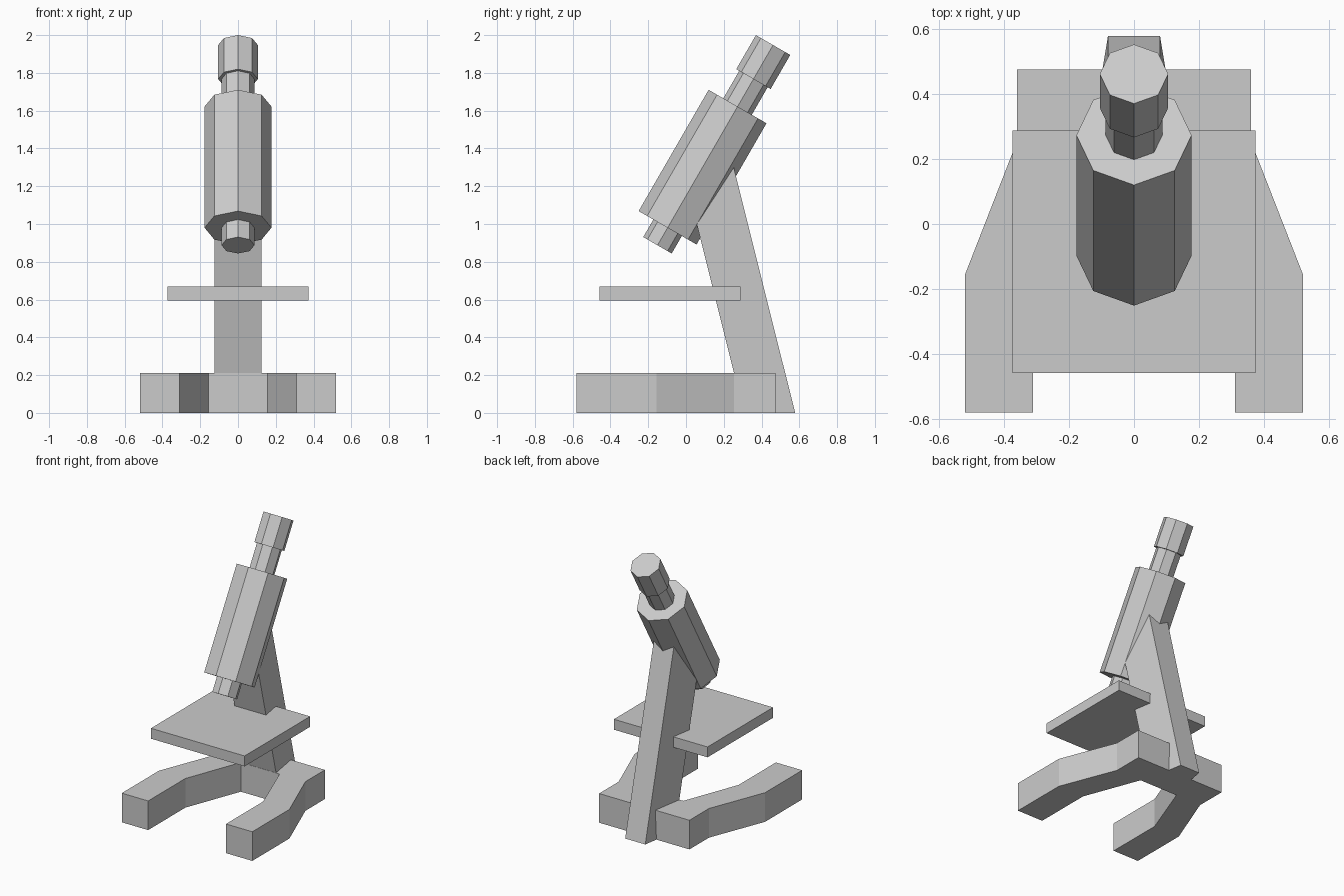
import bpy, bmesh, math
from mathutils import Vector, Matrix

if "Cube" in bpy.data.objects:
    bpy.data.objects.remove(bpy.data.objects["Cube"])

TILT = math.radians(30)
AXIS = Vector((0, math.sin(TILT), math.cos(TILT)))
BODY_BOTTOM = Vector((0, -0.0975, 0.98))


def add_object(name, bm):
    bmesh.ops.recalc_face_normals(bm, faces=bm.faces)
    mesh = bpy.data.meshes.new(name)
    bm.to_mesh(mesh)
    bm.free()
    obj = bpy.data.objects.new(name, mesh)
    bpy.context.collection.objects.link(obj)
    return obj


def loft(name, bottom, top):
    """Closed solid between two matching loops of points."""
    bm = bmesh.new()
    lo = [bm.verts.new(p) for p in bottom]
    hi = [bm.verts.new(p) for p in top]
    bm.faces.new(lo)
    bm.faces.new(hi)
    n = len(lo)
    for i in range(n):
        j = (i + 1) % n
        bm.faces.new((lo[i], lo[j], hi[j], hi[i]))
    return add_object(name, bm)


def tube(name, radius, start, end):
    """Eight-sided cylinder between two distances along the tilted axis."""
    bm = bmesh.new()
    centre = BODY_BOTTOM + AXIS * (start + end) / 2
    bmesh.ops.create_cone(bm, cap_ends=True, segments=8, radius1=radius, radius2=radius,
                          depth=end - start,
                          matrix=Matrix.Translation(centre) @ Matrix.Rotation(-TILT, 4, 'X'))
    return add_object(name, bm)


# Horseshoe base
half = [(0.155, 0.253), (0.31, -0.157), (0.31, -0.58), (0.52, -0.58),
        (0.52, -0.157), (0.36, 0.253), (0.36, 0.475)]
outline = half + [(-x, y) for x, y in reversed(half)]
loft("base", [(x, y, 0) for x, y in outline], [(x, y, 0.21) for x, y in outline])

# Leaning arm, narrower at the back, its top buried in the body tube
loft("arm",
     [(-0.125, 0.307, 0), (0.125, 0.307, 0), (0.08, 0.578, 0), (-0.08, 0.578, 0)],
     [(-0.125, 0.032, 1.1), (0.125, 0.032, 1.1), (0.08, 0.24, 1.35), (-0.08, 0.24, 1.35)])

# Stage plate
plate = [(-0.373, -0.458), (0.373, -0.458), (0.373, 0.288), (-0.373, 0.288)]
loft("stage", [(x, y, 0.595) for x, y in plate], [(x, y, 0.67) for x, y in plate])

# Optical tubes along the tilted axis
tube("body_tube", 0.177, 0.0, 0.741)
tube("objective", 0.087, -0.107, 0.05)
tube("draw_tube", 0.087, 0.70, 0.93)
tube("eyepiece", 0.105, 0.909, 1.117)
